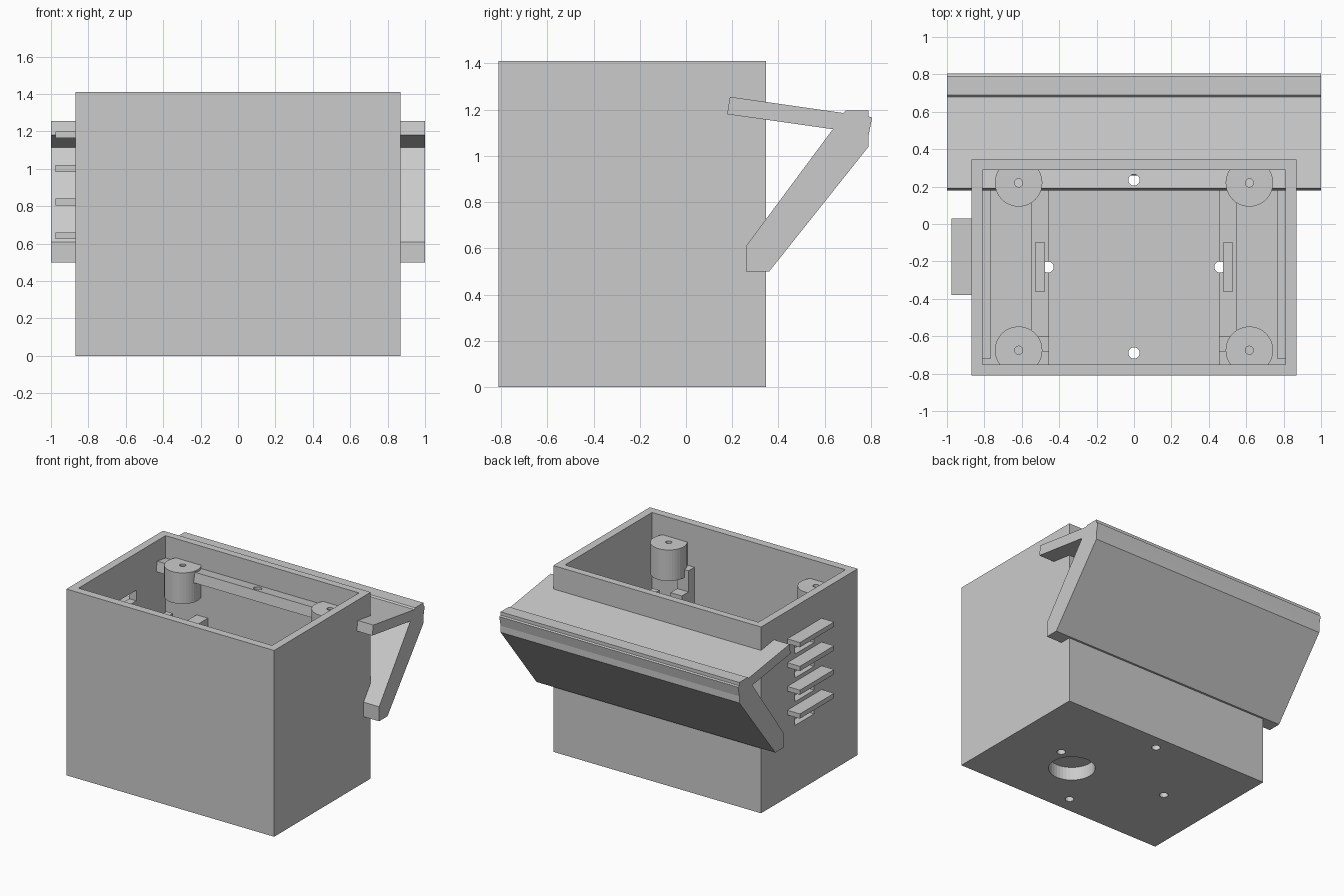
import bpy, bmesh, math
from mathutils import Vector

cube = bpy.data.objects.get("Cube")
if cube:
    bpy.data.objects.remove(cube, do_unlink=True)

grey = bpy.data.materials.new("plain grey")
grey.use_nodes = True
grey.diffuse_color = (0.6, 0.6, 0.6, 1)
grey.node_tree.nodes["Principled BSDF"].inputs["Base Color"].default_value = (0.6, 0.6, 0.6, 1)


def extrude(name, outline, offset):
    """Solid made by sweeping a closed outline along an offset."""
    bm = bmesh.new()
    face = bm.faces.new([bm.verts.new(p) for p in outline])
    swept = bmesh.ops.extrude_face_region(bm, geom=[face])["geom"]
    verts = [g for g in swept if isinstance(g, bmesh.types.BMVert)]
    bmesh.ops.translate(bm, verts=verts, vec=Vector(offset))
    bmesh.ops.recalc_face_normals(bm, faces=bm.faces)
    mesh = bpy.data.meshes.new(name)
    bm.to_mesh(mesh)
    bm.free()
    mesh.materials.append(grey)
    obj = bpy.data.objects.new(name, mesh)
    bpy.context.collection.objects.link(obj)
    return obj


def box(name, x, y, z):
    a, b = x
    c, d = y
    outline = [(a, c, z[0]), (b, c, z[0]), (b, d, z[0]), (a, d, z[0])]
    return extrude(name, outline, (0, 0, z[1] - z[0]))


def cylinder(name, x, y, r, z, y_limits=(-9, 9), sides=40):
    pts = []
    for i in range(sides):
        t = math.tau * i / sides
        py = min(max(y + r * math.sin(t), y_limits[0]), y_limits[1])
        pts.append((x + r * math.cos(t), py, z[0]))
    return extrude(name, pts, (0, 0, z[1] - z[0]))


def cut(obj, cutter):
    cutter.hide_render = True
    mod = obj.modifiers.new("cut", "BOOLEAN")
    mod.operation = "DIFFERENCE"
    mod.solver = "EXACT"
    mod.object = cutter
    bpy.context.view_layer.objects.active = obj
    bpy.ops.object.modifier_apply(modifier=mod.name)
    bpy.data.objects.remove(cutter, do_unlink=True)


FLOOR = 0.13
SLAT_TOPS = [1.20 - 0.18 * i for i in range(4)]
DRILLS = [(0, 0.235), (0, -0.69), (0.46, -0.23), (-0.46, -0.23)]

# Open-topped housing with a round recess underneath
housing = box("housing", (-0.87, 0.87), (-0.81, 0.345), (0, 1.41))
cut(housing, box("cavity", (-0.81, 0.81), (-0.75, 0.29), (FLOOR, 1.6)))
cut(housing, cylinder("recess", 0.26, -0.355, 0.16, (-0.1, 0.1)))
for x, y in DRILLS:
    cut(housing, cylinder("drill", x, y, 0.03, (-0.1, 0.3)))

# Vents in the side wall, each under a hood slat
for i, top in enumerate(SLAT_TOPS):
    cut(housing, box("vent", (-0.95, -0.78), (-0.29, -0.06), (top - 0.15, top - 0.07)))
    box(f"vent_slat_{i + 1}", (-0.975, -0.865), (-0.38, 0.03), (top - 0.036, top))

# Angled rear bracket running across the whole width
profile = [(0.19, 1.255), (0.178, 1.18), (0.635, 1.115), (0.26, 0.61), (0.26, 0.5),
           (0.36, 0.5), (0.79, 1.04), (0.79, 1.09), (0.805, 1.165), (0.79, 1.17),
           (0.79, 1.195), (0.69, 1.195), (0.68, 1.185)]
bracket = extrude("rear_bracket", [(-1, y, z) for y, z in profile], (2, 0, 0))
cut(bracket, cylinder("drill", 0, 0.235, 0.03, (1, 1.4)))

for side, s in (("left", 1), ("right", -1)):
    # Screw bosses in the corners
    for end, y in (("front", -0.675), ("rear", 0.22)):
        boss = cylinder(f"{side}_{end}_boss", s * 0.617, y, 0.127, (1.03, 1.265), (-0.755, 0.295))
        cut(boss, cylinder("pilot", s * 0.617, y, 0.022, (1.1, 1.4), sides=20))

    # Inner rails with a stepped front post and a raised key
    def span(a, b):
        return tuple(sorted((s * a, s * b)))
    steps = [(-0.755, FLOOR - 0.01), (0.295, FLOOR - 0.01), (0.295, 0.88), (-0.6, 0.88),
             (-0.6, 0.93), (-0.68, 0.93), (-0.68, 1.09), (-0.755, 1.09)]
    rail = extrude(f"{side}_rail", [(s * 0.455, y, z) for y, z in steps], (s * 0.095, 0, 0))
    cut(rail, cylinder("drill", s * 0.46, -0.23, 0.03, (0, 1.2)))
    box(f"{side}_rail_key", span(0.475, 0.53), (-0.36, -0.1), (0.86, 1.06))

    # Low ledge along the side wall
    box(f"{side}_ledge", span(0.765, 0.815), (-0.72, 0.295), (FLOOR - 0.01, 0.4))
